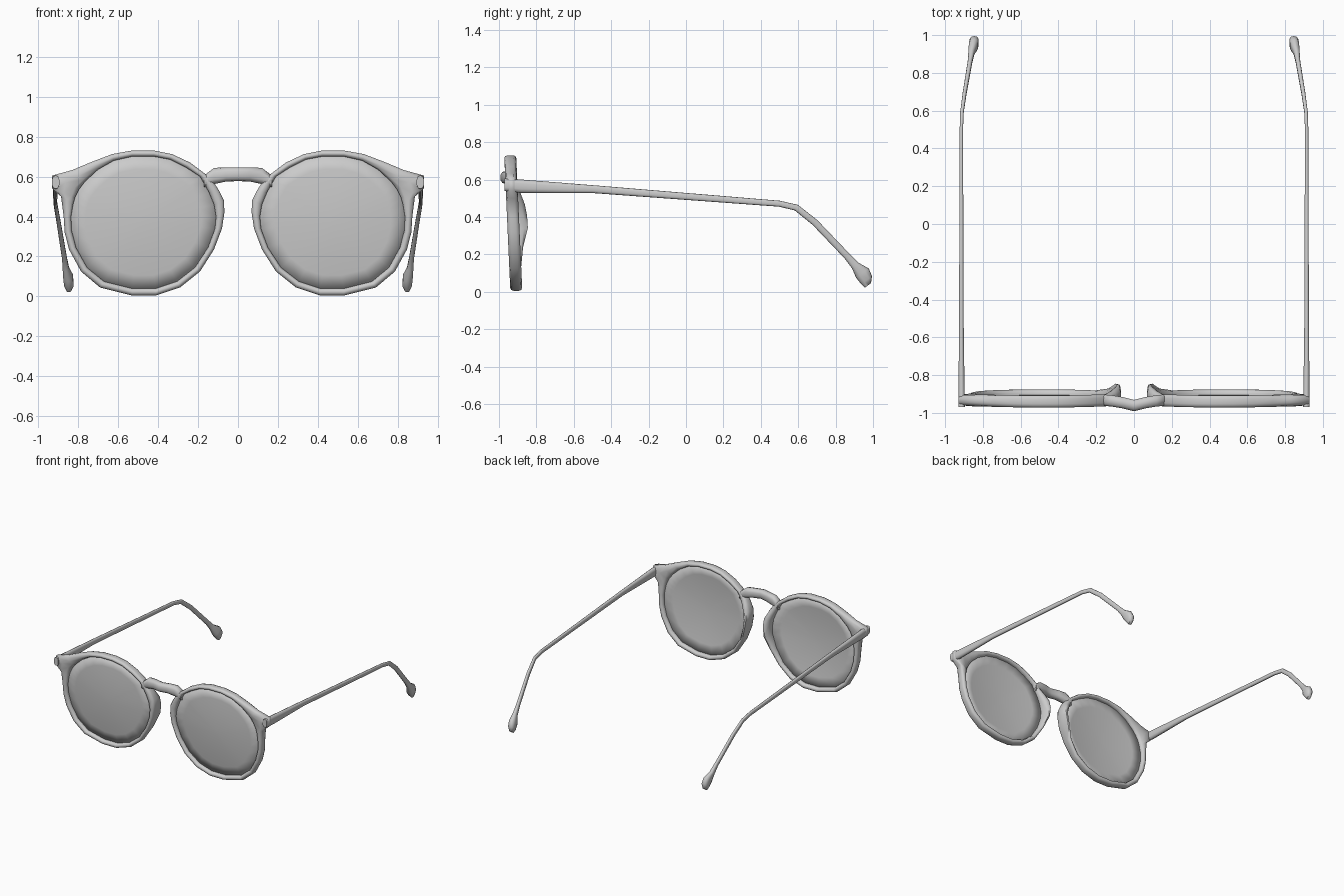
import bpy, bmesh, math
from mathutils import Vector

if "Cube" in bpy.data.objects:
    bpy.data.objects.remove(bpy.data.objects["Cube"])


def finish(name, bm, mirror=True):
    bmesh.ops.recalc_face_normals(bm, faces=bm.faces)
    me = bpy.data.meshes.new(name)
    bm.to_mesh(me)
    bm.free()
    ob = bpy.data.objects.new(name, me)
    bpy.context.collection.objects.link(ob)
    if mirror:
        ob.modifiers.new("mirror", 'MIRROR').use_mirror_merge = False
    bpy.ops.object.select_all(action='DESELECT')
    ob.select_set(True)
    bpy.context.view_layer.objects.active = ob
    bpy.ops.object.shade_smooth_by_angle(angle=math.radians(60))
    return ob


def loft(name, rings, closed=False, caps=True, mirror=True):
    bm = bmesh.new()
    rows = [[bm.verts.new(p) for p in r] for r in rings]
    n = len(rows[0])
    for i in range(len(rows) if closed else len(rows) - 1):
        a, b = rows[i], rows[(i + 1) % len(rows)]
        for j in range(n):
            k = (j + 1) % n
            bm.faces.new((a[j], a[k], b[k], b[j]))
    if caps and not closed:
        bm.faces.new(rows[0])
        bm.faces.new(rows[-1])
    return finish(name, bm, mirror)


def section(n=10, p=0.75):
    # rounded-box cross-section in the -1..1 range
    out = []
    for i in range(n):
        a = 2 * math.pi * (i + 0.5) / n
        c, s = math.cos(a), math.sin(a)
        out.append((math.copysign(abs(c) ** p, c) / math.cos(math.pi / n) ** p,
                    math.copysign(abs(s) ** p, s)))
    return out


def front_y(z):
    # the front leans: top further forward than the bottom
    return -0.907 - 0.033 * z / 0.73


# rim stations: outer x, z, inner x, z, backward push of the nose pad
RIM = [(.42, .73, .42, .70, 0), (.53, .73, .53, .70, 0), (.63, .712, .62, .68, 0),
       (.74, .67, .70, .635, 0), (.83, .632, .765, .575, 0), (.93, .605, .795, .535, 0),
       (.93, .54, .815, .495, 0), (.885, .50, .825, .46, 0), (.872, .40, .835, .40, 0),
       (.867, .32, .832, .33, 0), (.845, .235, .81, .245, 0), (.785, .125, .755, .145, 0),
       (.69, .045, .67, .075, 0), (.53, .005, .53, .04, 0), (.41, .005, .41, .04, 0),
       (.29, .045, .305, .075, 0), (.19, .125, .215, .145, 0), (.12, .235, .15, .245, .02),
       (.08, .34, .115, .34, .06), (.068, .42, .11, .40, .058), (.07, .48, .12, .46, .045),
       (.095, .53, .145, .52, .02), (.12, .57, .17, .565, 0), (.16, .61, .19, .60, 0),
       (.24, .67, .26, .645, 0), (.33, .712, .34, .685, 0)]

rings = []
for ox, oz, ix, iz, push in RIM:
    o, i = Vector((ox, 0, oz)), Vector((ix, 0, iz))
    ring = []
    for u, v in section():
        p = (o + i) / 2 + (o - i) / 2 * u
        p.y = front_y((oz + iz) / 2) + 0.032 * v
        if v > 0:
            p.y += push * v * (0.75 + 0.25 * u)
        ring.append(p)
    rings.append(ring)
loft("rim", rings, closed=True)

# gently domed lens filling the rim opening
cx, cz = 0.475, 0.375
lens_rings = []
for r in (1.02, 0.8, 0.55, 0.28, 0.06):
    ring = []
    for _, _, ix, iz, _ in RIM:
        x, z = cx + (ix - cx) * r, cz + (iz - cz) * r
        ring.append(Vector((x, front_y(z) - 0.025 * (1 - min(r, 1) ** 2), z)))
    lens_rings.append(ring)
bm = bmesh.new()
rows = [[bm.verts.new(p) for p in r] for r in lens_rings]
n = len(RIM)
for a, b in zip(rows, rows[1:]):
    for j in range(n):
        bm.faces.new((a[j], a[(j + 1) % n], b[(j + 1) % n], b[j]))
bm.faces.new(rows[-1])
lens = finish("lens", bm)
sol = lens.modifiers.new("thickness", 'SOLIDIFY')
sol.thickness = 0.008
sol.offset = 0

# bridge: x, y, bottom z, top z
half = [(.17, -.932, .545, .605), (.12, -.936, .562, .643), (.06, -.946, .575, .646),
        (0, -.961, .577, .646)]
stations = half + [(-x, y, b, t) for x, y, b, t in reversed(half[:-1])]
loft("bridge", [[Vector((x, y + 0.03 * u, (b + t) / 2 + (t - b) / 2 * v))
                 for u, v in section(10)] for x, y, b, t in stations], mirror=False)

# temple arm with drooping teardrop tip: x, y, z, half width, half height
ARM = [(.912, -.97, .572, .018, .033), (.913, -.88, .564, .016, .036),
       (.914, -.5, .549, .012, .021), (.914, .5, .471, .009, .016),
       (.911, .59, .450, .009, .017), (.897, .69, .370, .010, .018),
       (.868, .86, .192, .012, .018), (.861, .905, .140, .016, .023),
       (.850, .943, .100, .024, .042), (.846, .966, .062, .024, .036),
       (.846, .973, .034, .013, .02)]
rings = []
for k, (x, y, z, w, h) in enumerate(ARM):
    a, b = ARM[max(k - 1, 0)], ARM[min(k + 1, len(ARM) - 1)]
    t = Vector((0, b[1] - a[1], b[2] - a[2])).normalized()
    if k == 0:
        t = Vector((0, 1, 0))
    if k >= 8:
        t = Vector((0, .6, -.8))
    up = Vector((0, -t.z, t.y))
    rings.append([Vector((x + w * u, y, z)) + up * h * v for u, v in section(10)])
loft("temple_arm", rings)
